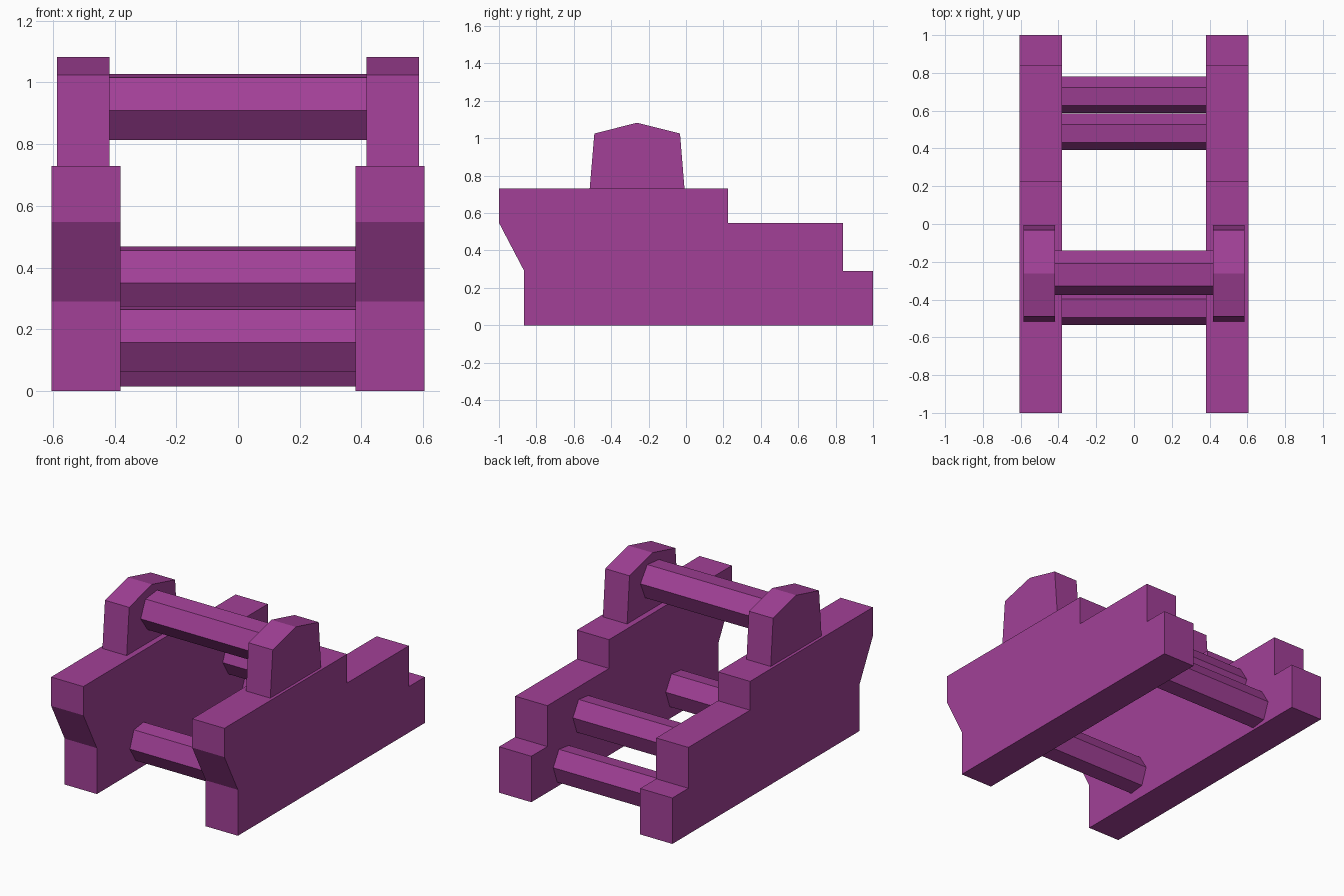
import bpy, bmesh, math

if "Cube" in bpy.data.objects:
    bpy.data.objects.remove(bpy.data.objects["Cube"])

purple = bpy.data.materials.new("purple")
purple.diffuse_color = (0.36, 0.051, 0.31, 1)
purple.use_nodes = True
purple.node_tree.nodes["Principled BSDF"].inputs["Base Color"].default_value = purple.diffuse_color


def extrude_x(name, profile, x0, x1):
    """Solid prism from a (y, z) profile spanning x0 to x1."""
    bm = bmesh.new()
    face = bm.faces.new([bm.verts.new((x0, y, z)) for y, z in profile])
    out = bmesh.ops.extrude_face_region(bm, geom=[face])
    verts = [g for g in out["geom"] if isinstance(g, bmesh.types.BMVert)]
    bmesh.ops.translate(bm, vec=(x1 - x0, 0, 0), verts=verts)
    bmesh.ops.recalc_face_normals(bm, faces=bm.faces)
    mesh = bpy.data.meshes.new(name)
    bm.to_mesh(mesh)
    bm.free()
    mesh.materials.append(purple)
    obj = bpy.data.objects.new(name, mesh)
    bpy.context.collection.objects.link(obj)
    return obj


def hex_bar(name, y, z, ry, rz, half):
    """Slightly rolled six-sided crossbar."""
    angles = [math.radians(6 + 60 * k) for k in range(6)]
    profile = [(y + ry * math.cos(a), z + rz * math.sin(a)) for a in angles]
    return extrude_x(name, profile, -half, half)


# Stepped side walls and the bearing blocks on top of them
wall = [(-0.865, 0), (1, 0), (1, 0.29), (0.84, 0.29), (0.84, 0.548),
        (0.225, 0.548), (0.225, 0.73), (-1, 0.73), (-1, 0.548), (-0.865, 0.29)]
block = [(-0.515, 0.73), (-0.49, 1.025), (-0.262, 1.083),
         (-0.032, 1.025), (-0.008, 0.73)]
for side, s in (("left", -1), ("right", 1)):
    extrude_x(side + "_wall", wall, s * 0.38, s * 0.605)
    extrude_x(side + "_bearing_block", block, s * 0.417, s * 0.586)

# Crossbars joining the two sides
hex_bar("top_bar", -0.258, 0.921, 0.118, 0.117, 0.42)
hex_bar("front_bar", -0.438, 0.17, 0.098, 0.1165, 0.385)
hex_bar("inner_back_bar", 0.488, 0.362, 0.098, 0.1165, 0.385)
hex_bar("outer_back_bar", 0.684, 0.122, 0.098, 0.1165, 0.385)
